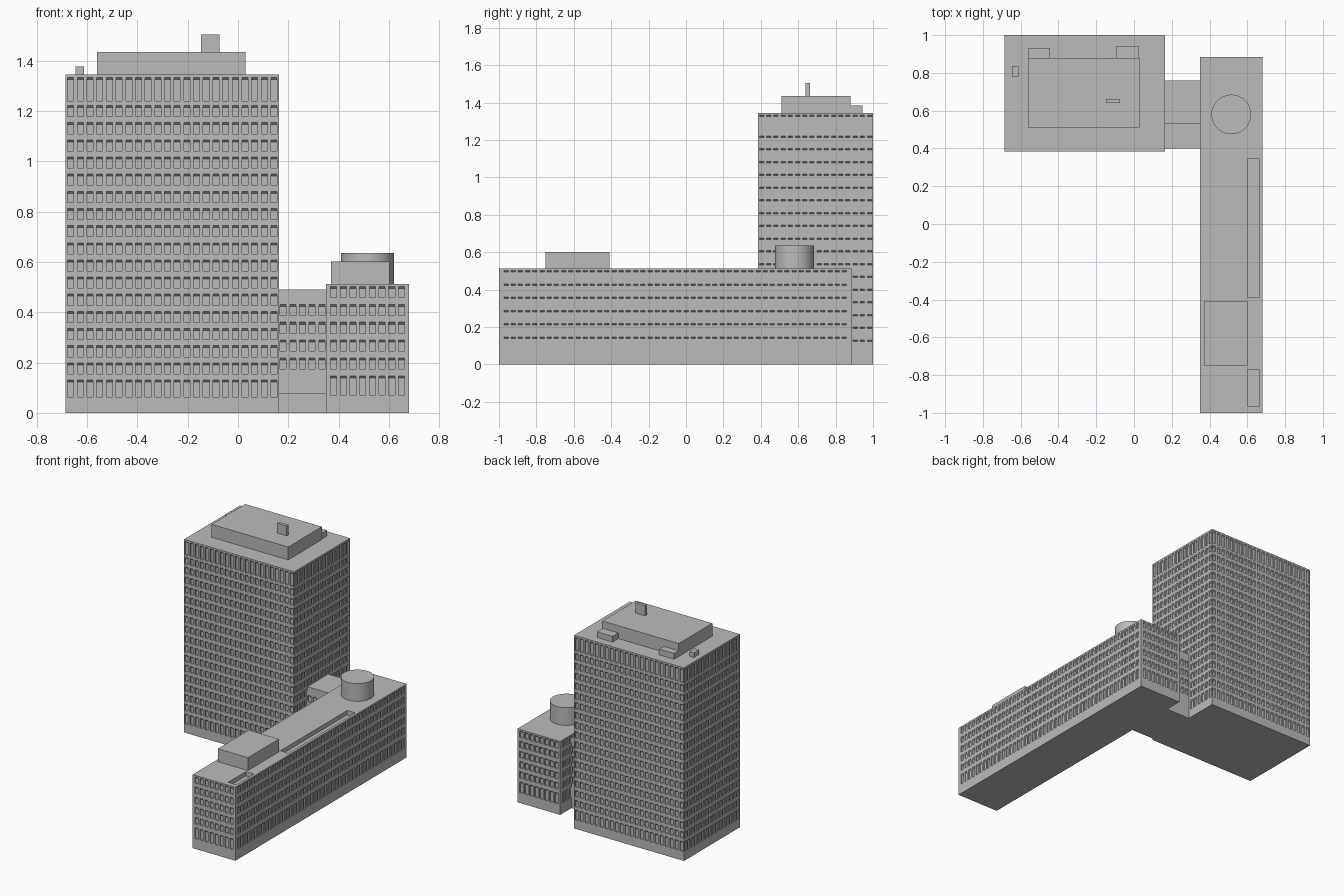
import bpy, bmesh
from mathutils import Vector

if "Cube" in bpy.data.objects:
    bpy.data.objects.remove(bpy.data.objects["Cube"])

concrete = bpy.data.materials.new("grey concrete")
concrete.diffuse_color = (0.5, 0.5, 0.5, 1)
concrete.use_nodes = True
concrete.node_tree.nodes["Principled BSDF"].inputs["Base Color"].default_value = concrete.diffuse_color
Z = Vector((0, 0, 1))


def finish(bm, name):
    bmesh.ops.remove_doubles(bm, verts=bm.verts, dist=1e-5)
    me = bpy.data.meshes.new(name)
    bm.to_mesh(me)
    bm.free()
    me.materials.append(concrete)
    ob = bpy.data.objects.new(name, me)
    bpy.context.collection.objects.link(ob)
    return ob


def panel(bm, origin, u, v, size, us, vs, depth, drop=0.0):
    """Flat panel with a grid of recesses; drop slopes the head of each recess."""
    n = u.cross(v)

    def face(*pts):
        bm.faces.new([bm.verts.new(origin + u * a + v * b - n * d) for a, b, d in pts])

    cu = [0] + [c for pair in us for c in pair] + [size[0]]
    cv = [0] + [c for pair in vs for c in pair] + [size[1]]
    for i in range(len(cu) - 1):
        for j in range(len(cv) - 1):
            a, b, c, e = cu[i], cu[i + 1], cv[j], cv[j + 1]
            if not (i % 2 and j % 2):
                face((a, c, 0), (b, c, 0), (b, e, 0), (a, e, 0))
                continue
            h, d = e - drop, depth
            face((a, c, d), (b, c, d), (b, h, d), (a, h, d))    # pane
            face((a, c, 0), (b, c, 0), (b, c, d), (a, c, d))    # sill
            face((a, h, d), (b, h, d), (b, e, 0), (a, e, 0))    # sloped head
            face((a, c, 0), (a, c, d), (a, h, d), (a, e, 0))    # jambs
            face((b, c, d), (b, c, 0), (b, e, 0), (b, h, d))


def columns(length, count, pitch=0.0385, width=0.024):
    start = (length - pitch * (count - 1)) / 2
    return [(start + pitch * i - width / 2, start + pitch * i + width / 2)
            for i in range(count)]


def block(name, x0, x1, y0, y1, h, nx, ny, rows, pits=((), ())):
    """Building block with windows on four sides and optional roof pits."""
    bm = bmesh.new()
    w, l = x1 - x0, y1 - y0
    X, Y = Vector((1, 0, 0)), Vector((0, 1, 0))
    for corner, u, size, n in (((x0, y0), X, w, nx), ((x1, y0), Y, l, ny),
                               ((x1, y1), -X, w, nx), ((x0, y1), -Y, l, ny)):
        panel(bm, Vector((*corner, 0)), u, Z, (size, h),
              columns(size, n) if n else [], rows if n else [], 0.008, 0.008)
    panel(bm, Vector((x0, y0, h)), X, Y, (w, l), pits[0], pits[1], 0.03)
    panel(bm, Vector((x0, y1, 0)), X, -Y, (w, l), [], [], 0)
    return finish(bm, name)


def box(name, x0, x1, y0, y1, z0, z1):
    bm = bmesh.new()
    bmesh.ops.create_cube(bm, size=1)
    for p in bm.verts:
        p.co = ((x0, x1)[p.co.x > 0], (y0, y1)[p.co.y > 0], (z0, z1)[p.co.z > 0])
    return finish(bm, name)


# Tower: tall ground and top windows, sixteen regular floors between
tower_rows = [(0.064, 0.131)]
tower_rows += [(0.155 + 0.0682 * i, 0.199 + 0.0682 * i) for i in range(16)]
tower_rows += [(1.241, 1.333)]
block("tower", -0.685, 0.163, 0.385, 1.0, 1.345, 22, 16, tower_rows)

# Long low wing with two sunken roof slots
wing_rows = [(0.072, 0.147)] + [(0.175 + 0.0707 * i, 0.219 + 0.0707 * i) for i in range(5)]
block("long_wing", 0.35, 0.68, -1.0, 0.885, 0.512, 8, 48, wing_rows,
      ([(0.25, 0.312)], [(0.035, 0.23), (0.61, 1.345)]))

# Link between tower and wing, with a low podium in front
block("link_building", 0.163, 0.35, 0.53, 0.76, 0.49, 5, 0, wing_rows[1:5])
box("link_podium", 0.163, 0.35, 0.40, 0.53, 0, 0.08)

# Tower roof
box("tower_penthouse", -0.56, 0.03, 0.51, 0.88, 1.345, 1.435)
box("roof_annex_left", -0.56, -0.445, 0.88, 0.93, 1.345, 1.385)
box("roof_annex_right", -0.095, 0.025, 0.88, 0.943, 1.345, 1.385)
box("roof_vent", -0.647, -0.612, 0.78, 0.837, 1.345, 1.377)
box("chimney", -0.148, -0.073, 0.64, 0.662, 1.435, 1.505)

# Wing roof
box("wing_plant_room", 0.37, 0.602, -0.75, -0.41, 0.512, 0.602)
bpy.ops.mesh.primitive_cylinder_add(vertices=48, radius=0.105, depth=0.123,
                                    location=(0.515, 0.58, 0.5735))
tank = bpy.context.object
tank.name = "round_tank"
tank.data.materials.append(concrete)
bpy.ops.object.shade_smooth_by_angle()
